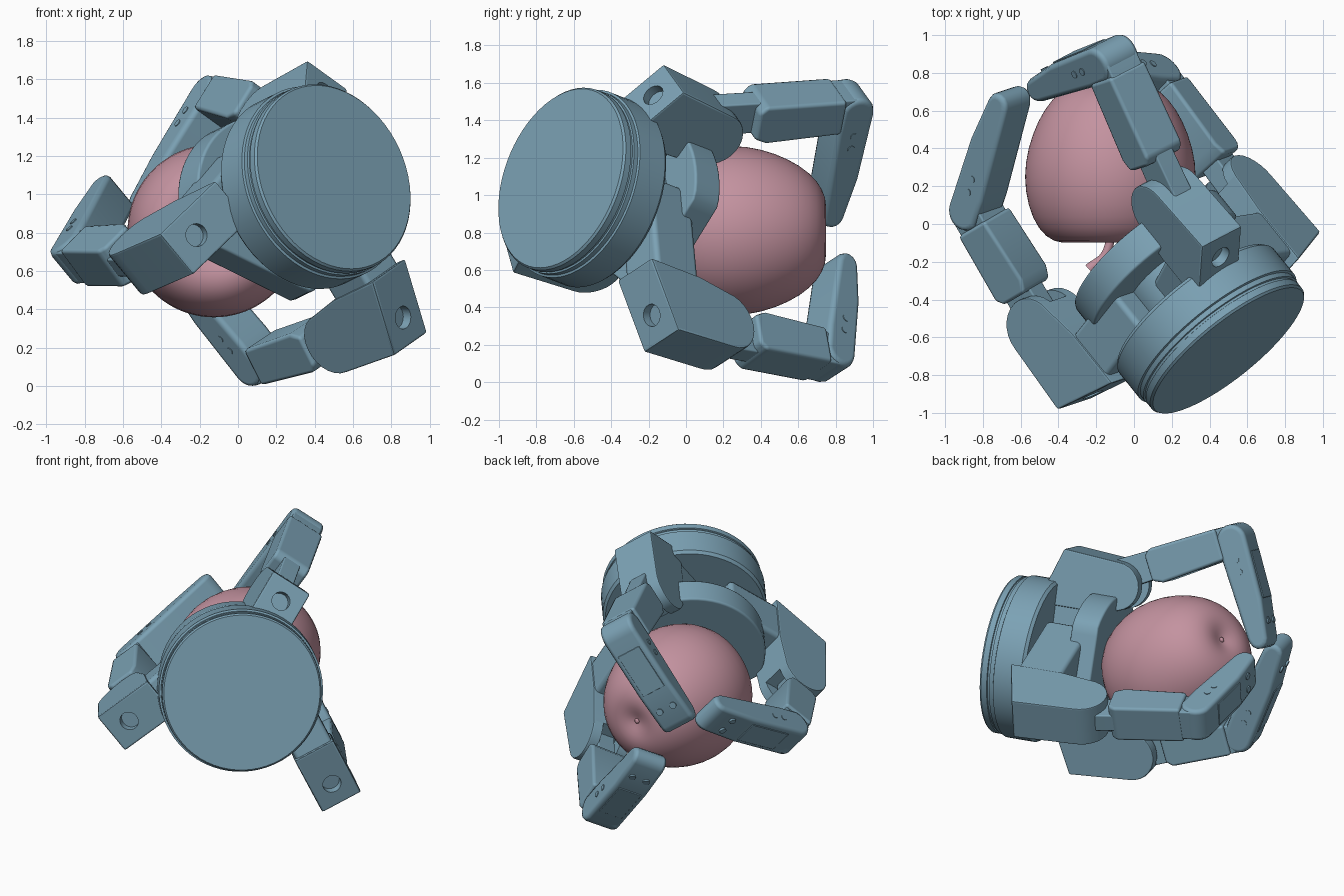
import bpy, bmesh, math
from mathutils import Vector

if "Cube" in bpy.data.objects:
    bpy.data.objects.remove(bpy.data.objects["Cube"])

V = Vector
# hand frame: D points from the mounting disc to the fingers, U/W span the disc
C0 = V((.5, -.67, 1.09))
D = V((-.60, .745, -.29)).normalized()
U = D.cross(V((0, 0, 1))).normalized()
W = U.cross(D)


def mat(name, col):
    m = bpy.data.materials.new(name)
    m.diffuse_color = col
    m.use_nodes = True
    m.node_tree.nodes["Principled BSDF"].inputs["Base Color"].default_value = m.diffuse_color
    return m


STEEL = mat("blue_metal", (.2, .36, .46, 1))
PINK = mat("pink_skin", (.55, .29, .35, 1))


def smooth(ob, angle):
    bpy.ops.object.select_all(action='DESELECT')
    ob.select_set(True)
    bpy.context.view_layer.objects.active = ob
    bpy.ops.object.shade_smooth_by_angle(angle=math.radians(angle))


def finish(name, bm, m, bevel=0, angle=35):
    bmesh.ops.recalc_face_normals(bm, faces=bm.faces)
    me = bpy.data.meshes.new(name)
    bm.to_mesh(me)
    bm.free()
    ob = bpy.data.objects.new(name, me)
    bpy.context.collection.objects.link(ob)
    me.materials.append(m)
    smooth(ob, angle)
    if bevel:
        b = ob.modifiers.new("bevel", 'BEVEL')
        b.width, b.segments, b.limit_method = bevel, 2, 'ANGLE'
        b.angle_limit = math.radians(40)
        b.harden_normals = True
    return ob


def prism(name, pts, o, ex, ey, width, bevel=.02):
    """Extrude a 2D profile symmetrically along ex x ey."""
    h = ex.cross(ey).normalized() * width / 2
    bm = bmesh.new()
    a = [bm.verts.new(o + ex * p[0] + ey * p[1] - h) for p in pts]
    b = [bm.verts.new(o + ex * p[0] + ey * p[1] + h) for p in pts]
    bm.faces.new(a)
    bm.faces.new(b)
    n = len(pts)
    for i in range(n):
        bm.faces.new((a[i], a[(i + 1) % n], b[(i + 1) % n], b[i]))
    return finish(name, bm, STEEL, bevel)


def lathe(name, pts, o, axis, m, steps=64, angle=35):
    """Revolve (radius, height) points about an axis."""
    side = axis.orthogonal().normalized()
    bm = bmesh.new()
    vs = [bm.verts.new(o + side * r + axis * t) for r, t in pts]
    es = [bm.edges.new(vs[i:i + 2]) for i in range(len(vs) - 1)]
    bmesh.ops.spin(bm, geom=vs + es, cent=o, axis=axis, angle=2 * math.pi, steps=steps)
    bmesh.ops.remove_doubles(bm, verts=bm.verts, dist=1e-4)
    return finish(name, bm, m, angle=angle)


def arc(cx, cy, r, a0, a1, n=10):
    return [(cx + r * math.cos(math.radians(a0 + (a1 - a0) * i / n)),
             cy + r * math.sin(math.radians(a0 + (a1 - a0) * i / n))) for i in range(n + 1)]


def rod(name, o, axis, r, length):
    return lathe(name, [(0, -length / 2), (r, -length / 2), (r, length / 2), (0, length / 2)],
                 o, axis, STEEL, 24)


# mounting disc with grooved rim
lathe("mounting_disc", [(0, 0), (.5, 0), (.51, .012), (.51, .05), (.503, .053), (.503, .065),
                        (.513, .068), (.513, .095), (.525, .1), (.525, .28), (.51, .3), (0, .3)],
      C0, D, STEEL)
# body core
lathe("body_core", [(0, .28), (.26, .28), (.26, .56), (0, .56)], C0, D, STEEL, 48)
# palm plate: round outline with flats on the two open sides
palm = []
for i in range(64):
    a = 2 * math.pi * i / 64
    c, s = math.cos(a), math.sin(a)
    r = .49
    for nu, nw, dist in ((.86, -.5, .39), (-.4, -.9, .36)):
        k = nu * c + nw * s
        if k > 0:
            r = min(r, dist / k)
    palm.append((r * c, r * s))
prism("palm_plate", palm, C0 + D * .62, U, W, .18, .015)


def link_frame(a, b, hinge):
    x = (b - a).normalized()
    h = (hinge - x * hinge.dot(x)).normalized()
    return x, h.cross(x), h          # along, outward, hinge


def finger(tag, j1, j2, tip, s=1.0, kw=.28, off=.025):
    inward = tip - j2
    rad = -(inward - D * inward.dot(D)).normalized()
    hinge = rad.cross(D).normalized()

    # knuckle housing, rounded about the first joint
    prof = [(.2, -.4), (.17, 0)] + arc(0, 0, .17, 15, 180, 12) + [(-.2, -.2), (-.2, -.55)]
    knuckle = prism(f"knuckle_{tag}", [(a * s, b * s) for a, b in prof], j1, rad, D, kw, .012)
    # slot for the finger and round bolt recess in the back face, cut out
    slot = prism(f"slot_cutter_{tag}", [(-.25, .04), (.06, .04), (.06, .3), (-.25, .3)],
                 j1, rad, D, .14, 0)
    nrm = (rad * .35 - D * .94).normalized()
    bolt = rod(f"bolt_cutter_{tag}", j1 + (rad * .06 - D * .46) * s, nrm, .06, .12)
    for c in (slot, bolt):
        m = knuckle.modifiers.new("cut", 'BOOLEAN')
        m.operation, m.object, m.solver = 'DIFFERENCE', c, 'EXACT'
    bpy.ops.object.select_all(action='DESELECT')
    bpy.context.view_layer.objects.active = knuckle
    knuckle.select_set(True)
    for m in list(knuckle.modifiers):
        bpy.ops.object.modifier_apply(modifier=m.name)
    for c in (slot, bolt):
        bpy.data.objects.remove(c)
    smooth(knuckle, 20)
    # arm joining the knuckle to the body
    reach = -min(.75, (j1 - C0).dot(rad) - .05)
    prism(f"knuckle_arm_{tag}", [(-.1, -.5 * s), (-.1, -.2), (reach, -.2), (reach, -.5 * s)],
          j1, rad, D, kw - .02, .03)

    # middle link: narrow tongue, then wide body
    m1 = j1 + rad * off
    x, y, h = link_frame(m1, j2, hinge)
    if y.dot(rad) < 0:
        y = -y
    L = (j2 - m1).length
    prism(f"middle_tongue_{tag}", arc(0, 0, .1, 90, 270) + [(L, -.08), (L, .08)], m1, x, y, .12, .01)
    prism(f"middle_link_{tag}", [(.21, .07), (.25, .105), (L - .08, .1), (L - .08, -.11),
                                 (.28, -.13), (.21, -.1)], m1, x, y, .25, .02)
    prism(f"middle_fork_{tag}", [(L - .12, .095)] + arc(L, 0, .095, 90, -90) + [(L - .12, -.095)],
          m1, x, y, .21, .01)

    # fingertip link, tapering to a rounded end
    x2, y2, h2 = link_frame(j2, tip, hinge)
    if y2.dot(D) < 0:
        y2 = -y2
    L2 = (tip - j2).length
    tipprof = arc(0, 0, .1, 90, 250) + [(.12, -.1), (L2 - .04, -.08)] \
        + arc(L2 - .03, -.01, .065, -80, 80, 6) + [(L2 * .6, .09)]
    prism(f"fingertip_{tag}", tipprof, j2, x2, y2, .235, .03)
    # low cover on the outside of the fingertip
    prism(f"tip_cover_{tag}", [(.1, .06), (.1, .103), (L2 * .6, .097), (L2 * .6, .06)],
          j2, x2, y2, .16, .004)
    # screw heads
    for k in (-1, 1):
        rod(f"tip_screw_{tag}", j2 + x2 * (L2 - .13) + y2 * .07 + h2 * k * .05, y2, .022, .02)
        for q in (.13, .21):
            rod(f"side_screw_{tag}", j2 + x2 * q + h2 * k * .117, h2, .02, .01)


finger("top", V((.19, .11, 1.37)), V((-.12, .875, 1.485)), V((-.47, .75, .91)), .93, .28, .07)
finger("left", V((-.46, -.53, .69)), V((-.84, .08, .675)), V((-.66, .68, .99)))
finger("right", V((.56, .15, .275)), V((.11, .76, .13)), V((-.28, .81, .61)))

# fruit held in the hand, stem end toward the front
fruit = lathe("fruit", [(0, .03), (.05, .01), (.12, -.055), (.2, -.103), (.3, -.1), (.385, -.03),
                        (.44, .1), (.46, .25), (.44, .4), (.385, .55), (.31, .665), (.22, .735),
                        (.13, .755), (.06, .735), (.03, .725), (0, .72)],
              V((-.125, 0, .81)), V((0, 1, .0)), PINK, 40, 180)
sub = fruit.modifiers.new("smooth", 'SUBSURF')
sub.levels = sub.render_levels = 1
# bud at the fruit's bottom
bpy.ops.mesh.primitive_uv_sphere_add(segments=12, ring_count=8, radius=.018, location=(-.125, .72, .81))
bpy.context.object.name = "fruit_bud"
bpy.context.object.data.materials.append(PINK)
# bent stem
cu = bpy.data.curves.new("fruit_stem", 'CURVE')
cu.dimensions, cu.bevel_depth, cu.bevel_resolution, cu.use_fill_caps = '3D', .024, 4, True
sp = cu.splines.new('BEZIER')
path = [(-.12, .08, .81, .8), (-.15, -.16, .8, 1), (-.235, -.24, .79, 1.3)]
sp.bezier_points.add(len(path) - 1)
for bp, (x, y, z, r) in zip(sp.bezier_points, path):
    bp.co, bp.radius = (x, y, z), r
    bp.handle_left_type = bp.handle_right_type = 'AUTO'
stem = bpy.data.objects.new("fruit_stem", cu)
cu.materials.append(PINK)
bpy.context.collection.objects.link(stem)
